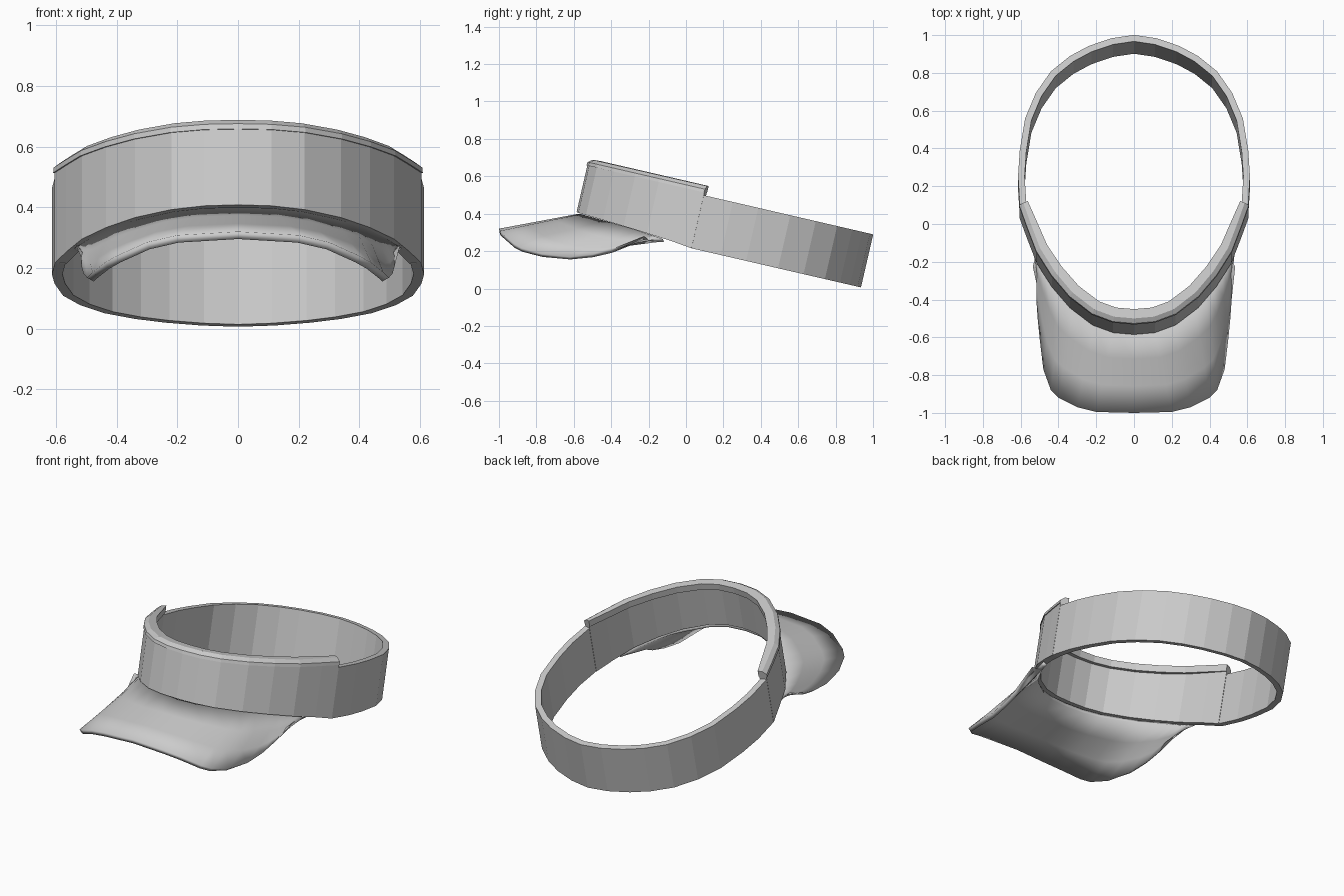
import bpy, bmesh, math
from mathutils import Vector

if "Cube" in bpy.data.objects:
    bpy.data.objects.remove(bpy.data.objects["Cube"])

TILT = math.radians(13)
CA, SA = math.cos(TILT), math.sin(TILT)

def tilt(x, s, h):
    """Headband plane coordinates (x, along slope, height) to world."""
    return Vector((x, s * CA + h * SA, 0.222 - s * SA + h * CA))

def mirrored(half):
    """Half path starting on the centre line -> full path, left to right."""
    return [(-p[0],) + tuple(p[1:]) for p in half[:0:-1]] + list(half)

def make_object(name, bm):
    mesh = bpy.data.meshes.new(name)
    bm.to_mesh(mesh)
    bm.free()
    ob = bpy.data.objects.new(name, mesh)
    bpy.context.collection.objects.link(ob)
    return ob

def sweep(name, half, profile):
    """Sweep profile(t) = [(inward offset, height)], t = 0 centre .. 1 end."""
    path = [Vector(p) for p in mirrored(half)]
    mid = len(path) // 2
    bm = bmesh.new()
    rings = []
    for i, p in enumerate(path):
        d = (path[min(i + 1, len(path) - 1)] - path[max(i - 1, 0)]).normalized()
        n = Vector((-d.y, d.x))
        if n.dot(Vector((0, 0.1)) - p) < 0:
            n = -n
        t = abs(i - mid) / mid
        rings.append([bm.verts.new(tilt(p.x + n.x * o, p.y + n.y * o, h))
                      for o, h in profile(t)])
    for a, b in zip(rings, rings[1:]):
        for k in range(len(a)):
            j = (k + 1) % len(a)
            bm.faces.new((a[k], a[j], b[j], b[k]))
    bm.faces.new(rings[0])
    bm.faces.new(rings[-1])
    bmesh.ops.recalc_face_normals(bm, faces=bm.faces)
    return make_object(name, bm)

# Back strap
back = [(0, .96), (.12, .942), (.24, .90), (.34, .845), (.44, .762), (.52, .645),
        (.577, .505), (.605, .33), (.614, .19), (.604, .03)]
sweep("back_strap", back,
      lambda t: [(0, 0), (0, .291), (.035, .291), (.035, 0)])

# Front band, its lower edge rising towards the middle
front = [(0, -.612), (.11, -.602), (.22, -.56), (.34, -.465), (.435, -.35),
         (.515, -.22), (.567, -.08), (.605, .03)]
def front_profile(t):
    low = .05 * (1 - t ** 2)
    return [(0, low), (0, .31), (.04, .31), (.04, low)]
sweep("front_band", front, front_profile)

# Padded rim along the top of the front band
def rim_profile(t):
    w = .07 - .025 * t ** 3
    return [(-.005, .306), (-.003, .324), (.02, .342), (w, .345), (w, .306)]
sweep("top_rim", front, rim_profile)

# Arched visor, lofted from the band's lower edge to the brim outline
inner = [(0, -.597, .045), (.11, -.587, .045), (.21, -.547, .043), (.32, -.458, .039),
         (.38, -.40, .036), (.42, -.343, .033), (.465, -.27, .028), (.49, -.23, .024),
         (.51, -.19, .02), (.54, -.13, .014)]
outer = [(0, -1, .32), (.2, -.995, .308), (.3, -.97, .285), (.40, -.92, .24),
         (.44, -.88, .217), (.48, -.77, .185), (.498, -.62, .168), (.51, -.5, .182),
         (.517, -.4, .208), (.518, -.22, .262)]
ROWS = 3
bm = bmesh.new()
cols = []
for a, b in zip(mirrored(inner), mirrored(outer)):
    a, b = tilt(*a), Vector(b)
    cols.append([bm.verts.new(a.lerp(b, r / ROWS)) for r in range(ROWS + 1)])
for c, d in zip(cols, cols[1:]):
    for r in range(ROWS):
        bm.faces.new((c[r], c[r + 1], d[r + 1], d[r]))
bm.normal_update()
if sum(f.normal.z for f in bm.faces) < 0:
    bmesh.ops.reverse_faces(bm, faces=bm.faces)
visor = make_object("visor", bm)
solid = visor.modifiers.new("thickness", 'SOLIDIFY')
solid.thickness = .025
solid.offset = -1
bpy.context.view_layer.objects.active = visor
visor.select_set(True)
bpy.ops.object.shade_smooth_by_angle(angle=math.radians(20))
